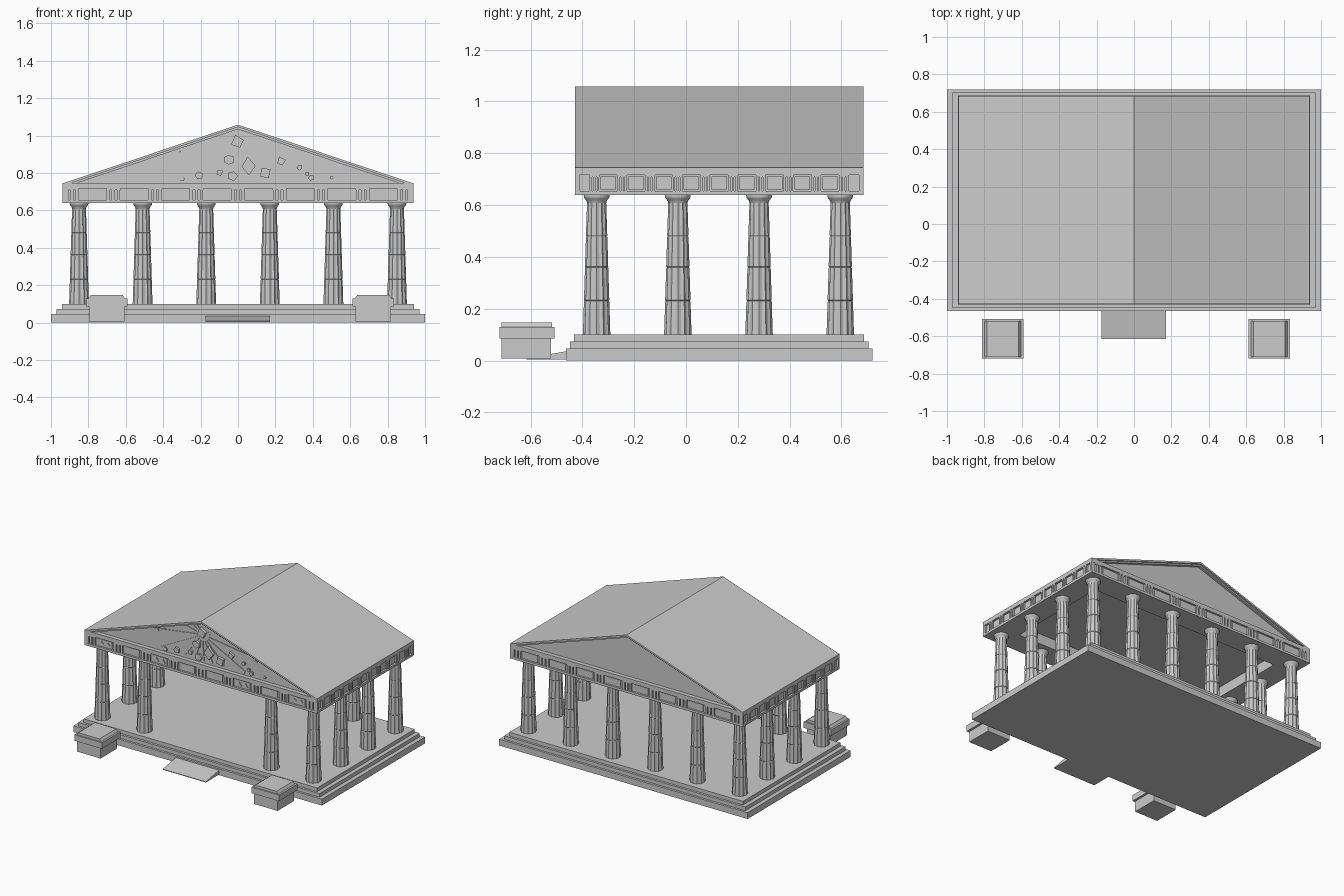
import bpy, bmesh, math, random
from mathutils import Vector

if "Cube" in bpy.data.objects:
    bpy.data.objects.remove(bpy.data.objects["Cube"])

random.seed(4)
CY = 0.128                      # centre of the building in y
HX, HY = 0.937, 0.557           # half size of the upper building


def new_object(name, bm):
    bmesh.ops.recalc_face_normals(bm, faces=bm.faces)
    me = bpy.data.meshes.new(name)
    bm.to_mesh(me)
    bm.free()
    ob = bpy.data.objects.new(name, me)
    bpy.context.collection.objects.link(ob)
    return ob


def add_box(bm, x0, x1, y0, y1, z0, z1):
    vs = bmesh.ops.create_cube(bm, size=1)["verts"]
    for v in vs:
        v.co = Vector(((x0 + x1) / 2 + v.co.x * (x1 - x0),
                       (y0 + y1) / 2 + v.co.y * (y1 - y0),
                       (z0 + z1) / 2 + v.co.z * (z1 - z0)))
    return vs


def box(name, *dims):
    bm = bmesh.new()
    add_box(bm, *dims)
    return new_object(name, bm)


def add_prism(bm, profile, y0, y1):
    """Extrude an (x, z) outline along y."""
    a = [bm.verts.new((x, y0, z)) for x, z in profile]
    b = [bm.verts.new((x, y1, z)) for x, z in profile]
    bm.faces.new(a)
    bm.faces.new(b[::-1])
    for i in range(len(a)):
        j = (i + 1) % len(a)
        bm.faces.new((a[i], b[i], b[j], a[j]))


def prism(name, profile, y0, y1):
    bm = bmesh.new()
    add_prism(bm, profile, y0, y1)
    return new_object(name, bm)


def frame(name, inset, width, z0, z1):
    """Rectangular beam ring around the building."""
    bm = bmesh.new()
    x, y = HX - inset, HY - inset
    outer = [(-x, -y), (x, -y), (x, y), (-x, y)]
    xi, yi = HX - width, HY - width
    inner = [(-xi, -yi), (xi, -yi), (xi, yi), (-xi, yi)]
    ring = lambda pts, z: [bm.verts.new((p, q + CY, z)) for p, q in pts]
    loops = [ring(outer, z0), ring(outer, z1), ring(inner, z1), ring(inner, z0)]
    for k in range(4):
        a, b = loops[k], loops[(k + 1) % 4]
        for i in range(4):
            j = (i + 1) % 4
            bm.faces.new((a[i], a[j], b[j], b[i]))
    return new_object(name, bm)


# Stepped platform
for i, (hx, hy, z0, z1) in enumerate([(1.0, 0.592, 0, 0.046), (0.97, 0.576, 0.046, 0.073),
                                      (0.94, 0.56, 0.073, 0.1)]):
    box(f"platform_step_{i + 1}", -hx, hx, CY - hy, CY + hy, z0, z1)

# Entrance ramp
bm = bmesh.new()
for v in add_box(bm, -0.175, 0.172, -0.615, -0.46, 0.004, 0.036):
    if v.co.y < -0.5 and v.co.z > 0.02:
        v.co.z = 0.009
new_object("entrance_ramp", bm)

# Pedestals either side of the entrance
for side, px in (("left", -0.702), ("right", 0.723)):
    py = -0.612
    box(f"{side}_pedestal_base", px - 0.094, px + 0.094, py - 0.1, py + 0.09, 0.007, 0.085)
    box(f"{side}_pedestal_cap", px - 0.111, px + 0.111, py - 0.108, py + 0.104, 0.085, 0.129)
    bm = bmesh.new()
    for v in add_box(bm, px - 0.098, px + 0.098, py - 0.1, py + 0.094, 0.129, 0.147):
        if v.co.z > 0.14:
            v.co.x = px + (v.co.x - px) * 0.87
    new_object(f"{side}_pedestal_top", bm)

# Fluted column with drum joints and a flared capital: (z, radius, flute depth)
rings = [(0.1, 0.053, 0.1)]
for z in (0.23, 0.36, 0.48):
    r = 0.053 - (z - 0.1) * 0.031
    rings += [(z - 0.003, r, 0.1), (z, r * 0.94, 0.08), (z + 0.003, r, 0.1)]
rings += [(0.608, 0.037, 0.1), (0.616, 0.039, 0), (0.63, 0.049, 0), (0.64, 0.05, 0)]
N = 24
bm = bmesh.new()
prev = None
for z, r, depth in rings:
    cur = []
    for i in range(N):
        rr = r * (1 - depth * (i % 2))
        a = 2 * math.pi * i / N
        cur.append(bm.verts.new((rr * math.cos(a), rr * math.sin(a), z)))
    if prev:
        for i in range(N):
            bm.faces.new((prev[i], prev[(i + 1) % N], cur[(i + 1) % N], cur[i]))
    else:
        bm.faces.new(cur[::-1])
    prev = cur
bm.faces.new(prev)
column = new_object("column", bm)

xs = [-0.85 + 0.34 * i for i in range(6)]
ys = [-0.345 + 0.3135 * i for i in range(4)]
spots = [(x, ys[3]) for x in xs] + [(x, ys[0]) for x in xs if abs(x) > 0.3]
spots += [(x, y) for x in (xs[0], xs[5]) for y in ys[1:3]]
for i, (x, y) in enumerate(spots):
    ob = column if i == 0 else column.copy()
    if i:
        bpy.context.collection.objects.link(ob)
    ob.location = (x, y, 0)

# Beams: architrave, frieze, cornice, and the recessed ceiling
frame("architrave", 0.0, 0.17, 0.638, 0.655)
frame("frieze", 0.014, 0.17, 0.655, 0.716)
box("ceiling", -HX + 0.1, HX - 0.1, CY - HY + 0.1, CY + HY - 0.1, 0.712, 0.72)
box("cornice", -HX, HX, CY - HY, CY + HY, 0.716, 0.746)


# Frieze blocks: three-bar triglyphs with raised panels between them
def frieze_side(name, half, dist, count, pitch, tri_w, panel_w, along_x, sign):
    bm = bmesh.new()

    def put(c, w, t, z0, z1):
        a, b = max(c - w / 2, -half), min(c + w / 2, half)
        d0, d1 = sorted((sign * (dist - 0.016), sign * (dist - 0.014 + t)))
        if along_x:
            add_box(bm, a, b, CY + d0, CY + d1, z0, z1)
        else:
            add_box(bm, d0, d1, CY + a, CY + b, z0, z1)

    for i in range(count):
        c = (i - (count - 1) / 2) * pitch
        for k in (-1, 0, 1):
            put(c + k * tri_w * 0.36, tri_w * 0.24, 0.012, 0.655, 0.71)
        put(c, tri_w, 0.013, 0.709, 0.716)
        if i < count - 1:
            put(c + pitch / 2, panel_w, 0.006, 0.66, 0.71)
    for s in (-1, 1):                      # corner blocks
        put(s * (half - 0.009), 0.018, 0.012, 0.655, 0.716)
    new_object(name, bm)


for sign, n in ((-1, "front"), (1, "back")):
    frieze_side(f"{n}_frieze_blocks", HX, HY, 9, 0.222, 0.075, 0.115, True, sign)
for sign, n in ((-1, "left"), (1, "right")):
    frieze_side(f"{n}_frieze_blocks", HY, HX, 10, 0.107, 0.038, 0.06, False, sign)

# Small ornaments on the front panels
bm = bmesh.new()
for cx in (-0.777, -0.333, 0.333, 0.777):
    for s in (-1, 1):
        x, w = cx + s * 0.026, 0.018
        pts = ([(x - w, 0.685), (x, 0.672), (x + w, 0.685), (x, 0.698)] if abs(cx) > 0.5
               else [(x - w, 0.673), (x + w, 0.673), (x, 0.7)])
        add_prism(bm, pts, CY - HY + 0.001, CY - HY + 0.012)
new_object("panel_ornaments", bm)

# Gable roof: thin outer shell, set-back moulding, tympanum wall
Z0, ZT = 0.744, 1.058
SLOPE = (ZT - Z0) / HX


def chevron(drop0, drop1):
    a, b = ZT - drop0, ZT - drop1
    xa, xb = (a - Z0) / SLOPE, (b - Z0) / SLOPE
    return [(-xa, Z0), (0, a), (xa, Z0), (xb, Z0), (0, b), (-xb, Z0)]


Y0, Y1 = CY - HY, CY + HY
prism("roof_shell", chevron(0, 0.013), Y0, Y1)
prism("raking_moulding", chevron(0.012, 0.024), Y0 + 0.012, Y1 - 0.012)
xt = (ZT - 0.02 - Z0) / SLOPE
prism("tympanum", [(-xt, Z0), (xt, Z0), (0, ZT - 0.02)], Y0 + 0.03, Y1 - 0.03)

# Sunburst relief in the front gable
YW = Y0 + 0.032
CZ = 0.955
bm = bmesh.new()
for i in range(18):
    a = 2 * math.pi * (i + 0.5) / 18
    dx, dz = math.cos(a), math.sin(a)
    top = (ZT - 0.03 - CZ) / max(dz + SLOPE * abs(dx), 1e-6) if dz + SLOPE * abs(dx) > 0.02 else 9
    low = (Z0 + 0.008 - CZ) / dz if dz < -0.01 else 9
    r = min(top, low, 0.6) * 0.95
    if r < 0.07:
        continue
    w = min(0.014, r * 0.05)
    add_prism(bm, [(0.05 * dx, CZ + 0.05 * dz), (r * dx - w * dz, CZ + r * dz + w * dx),
                   (r * dx + w * dz, CZ + r * dz - w * dx)], YW - 0.007, YW)
new_object("sunburst_rays", bm)

# Broken stone chunks scattered over the gable: x, z, size
chunks = [(0, 0.965, 0.075), (-0.05, 0.87, 0.055), (0.055, 0.835, 0.085), (-0.03, 0.785, 0.05),
          (0.145, 0.8, 0.07), (-0.21, 0.785, 0.04), (-0.3, 0.77, 0.03), (0.23, 0.86, 0.05),
          (0.33, 0.83, 0.03), (0.37, 0.795, 0.025), (0.42, 0.88, 0.018), (-0.36, 0.89, 0.016),
          (-0.31, 0.91, 0.014), (0.39, 0.775, 0.03), (0.5, 0.775, 0.022), (-0.1, 0.8, 0.04)]
bm = bmesh.new()
for x, z, s in chunks:
    n = random.choice((4, 5, 6))
    turn = random.uniform(0, math.tau)
    pts = []
    for k in range(n):
        a = turn + math.tau * k / n
        r = s * random.uniform(0.42, 0.62)
        pts.append((x + r * math.cos(a), z + r * math.sin(a)))
    add_prism(bm, pts, YW - 0.008 - s * 0.2, YW)
new_object("relief_chunks", bm)
